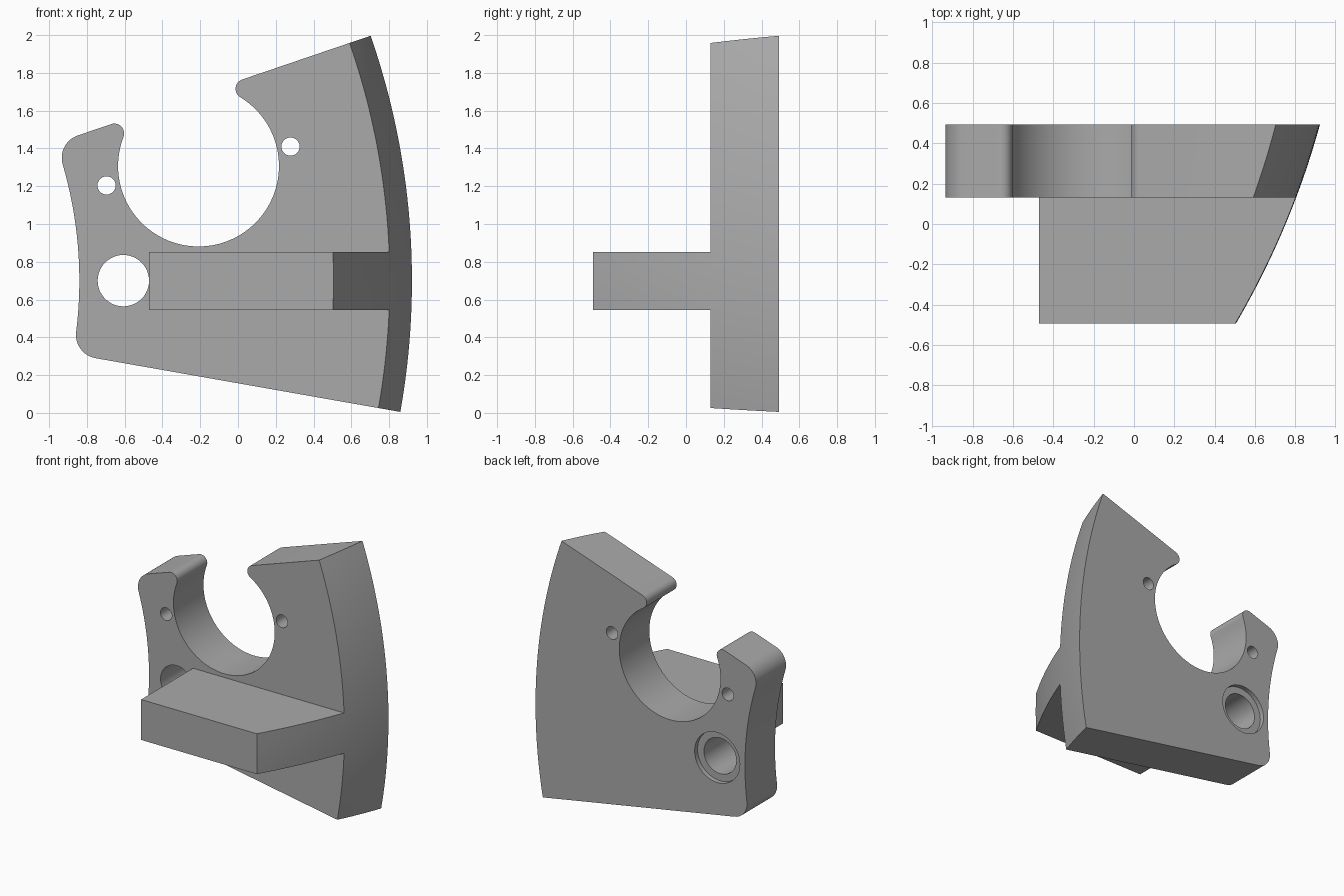
import bpy, bmesh, math
from mathutils import Vector

cube = bpy.data.objects.get("Cube")
if cube:
    bpy.data.objects.remove(cube, do_unlink=True)

grey = bpy.data.materials.new("plain grey")
grey.use_nodes = True
COLOR = (0.4, 0.4, 0.4, 1)
grey.diffuse_color = COLOR
grey.node_tree.nodes["Principled BSDF"].inputs["Base Color"].default_value = COLOR

BACK, MID, FRONT = 0.492, 0.131, -0.492
PIVOT = Vector((-3.03, 0.7))        # centre of the curved sides, in x and z
INNER_R = 2.19
SPHERE_R, SPHERE_Y = 4.098, 1.58    # outer face is part of a sphere
BITE, BITE_R = Vector((-0.209, 1.307)), 0.426


def polar(angle):
    return Vector((math.cos(angle), math.sin(angle)))


def heading(v):
    return math.atan2(v.y, v.x)


def arc(c, r, a0, a1, n, ccw=True):
    turn = (a1 - a0) % math.tau if ccw else -((a0 - a1) % math.tau)
    return [c + polar(a0 + turn * i / n) * r for i in range(n + 1)]


def line_circle(p, d, c, r, sign=1):
    """Point where the line p + t*d meets a circle."""
    mid = (c - p).dot(d)
    off = (p + d * mid - c).length
    return p + d * (mid + sign * math.sqrt(r * r - off * off))


def sphere_radius(y):
    return math.sqrt(SPHERE_R ** 2 - (y - SPHERE_Y) ** 2)


# Straight top and bottom edges: a point, a direction and an outward normal
top_p, top_d = Vector((0.034, 1.769)), polar(math.radians(18.8))
low_p, low_d = Vector((-0.733, 0.286)), polar(math.radians(-10))
top_n, low_n = Vector((-top_d.y, top_d.x)), Vector((low_d.y, -low_d.x))


def fillet(p, d, n, c, cr, r, sign=1):
    return line_circle(p - n * r, d, c, cr + r, sign)


TIP, CORNER = 0.052, 0.125
tip_r = fillet(top_p, top_d, top_n, BITE, BITE_R, TIP)
tip_l = fillet(top_p, top_d, top_n, BITE, BITE_R, TIP, -1)
corner_t = fillet(top_p, top_d, top_n, PIVOT, INNER_R, CORNER)
corner_b = fillet(low_p, low_d, low_n, PIVOT, INNER_R, CORNER)


def plate_outline(y):
    r = sphere_radius(y)
    low = line_circle(low_p, low_d, PIVOT, r)
    top = line_circle(top_p, top_d, PIVOT, r)
    pts = arc(corner_b, CORNER, heading(PIVOT - corner_b), heading(low_n), 12)
    pts += arc(PIVOT, r, heading(low - PIVOT), heading(top - PIVOT), 32)
    pts += arc(tip_r, TIP, heading(top_n), heading(BITE - tip_r), 12)
    pts += arc(BITE, BITE_R, heading(tip_r - BITE), heading(tip_l - BITE), 64, False)[1:-1]
    pts += arc(tip_l, TIP, heading(BITE - tip_l), heading(top_n), 12)
    pts += arc(corner_t, CORNER, heading(top_n), heading(PIVOT - corner_t), 12)
    pts += arc(PIVOT, INNER_R, heading(corner_t - PIVOT), heading(corner_b - PIVOT), 24, False)[1:-1]
    return pts


def tab_outline(y):
    r = sphere_radius(y)
    a0, a1 = (math.asin((z - PIVOT.y) / r) for z in (0.546, 0.853))
    left = -0.47
    return [Vector((left, 0.853)), Vector((left, 0.546))] + arc(PIVOT, r, a0, a1, 6)


def loft(name, outline, y0, y1, steps):
    """Skin a stack of outlines from y0 to y1 and cap both ends."""
    bm = bmesh.new()
    rings = []
    for i in range(steps + 1):
        y = y0 + (y1 - y0) * i / steps
        rings.append([bm.verts.new((p.x, y, p.y)) for p in outline(y)])
    count = len(rings[0])
    for a, b in zip(rings, rings[1:]):
        for i in range(count):
            j = (i + 1) % count
            bm.faces.new((a[i], a[j], b[j], b[i]))
    bm.faces.new(rings[0])
    bm.faces.new(rings[-1])
    bmesh.ops.recalc_face_normals(bm, faces=bm.faces[:])
    mesh = bpy.data.meshes.new(name)
    bm.to_mesh(mesh)
    bm.free()
    mesh.materials.append(grey)
    obj = bpy.data.objects.new(name, mesh)
    bpy.context.collection.objects.link(obj)
    return obj


def select(obj):
    bpy.ops.object.select_all(action="DESELECT")
    obj.select_set(True)
    bpy.context.view_layer.objects.active = obj


def drill(target, x, z, r, y0, y1):
    """Cut a round hole along y."""
    cutter = loft("hole_cutter", lambda y: arc(Vector((x, z)), r, 0, math.tau * 47 / 48, 47), y0, y1, 1)
    cutter.hide_render = True
    select(target)
    mod = target.modifiers.new("hole", "BOOLEAN")
    mod.operation, mod.solver, mod.object = "DIFFERENCE", "EXACT", cutter
    bpy.ops.object.modifier_apply(modifier=mod.name)
    bpy.data.objects.remove(cutter, do_unlink=True)


# Main plate with two pin holes and a counterbored pivot hole
plate = loft("plate", plate_outline, MID, BACK, 6)
for x, z, r in ((-0.696, 1.204, 0.048), (0.278, 1.41, 0.048), (-0.607, 0.7, 0.136)):
    drill(plate, x, z, r, MID - 0.1, BACK + 0.1)
drill(plate, -0.607, 0.7, 0.19, BACK - 0.035, BACK + 0.1)

# Tab standing out from the front
tab = loft("front_tab", tab_outline, FRONT, MID, 10)

for obj in (plate, tab):
    select(obj)
    bpy.ops.object.shade_smooth_by_angle(angle=math.radians(30))
